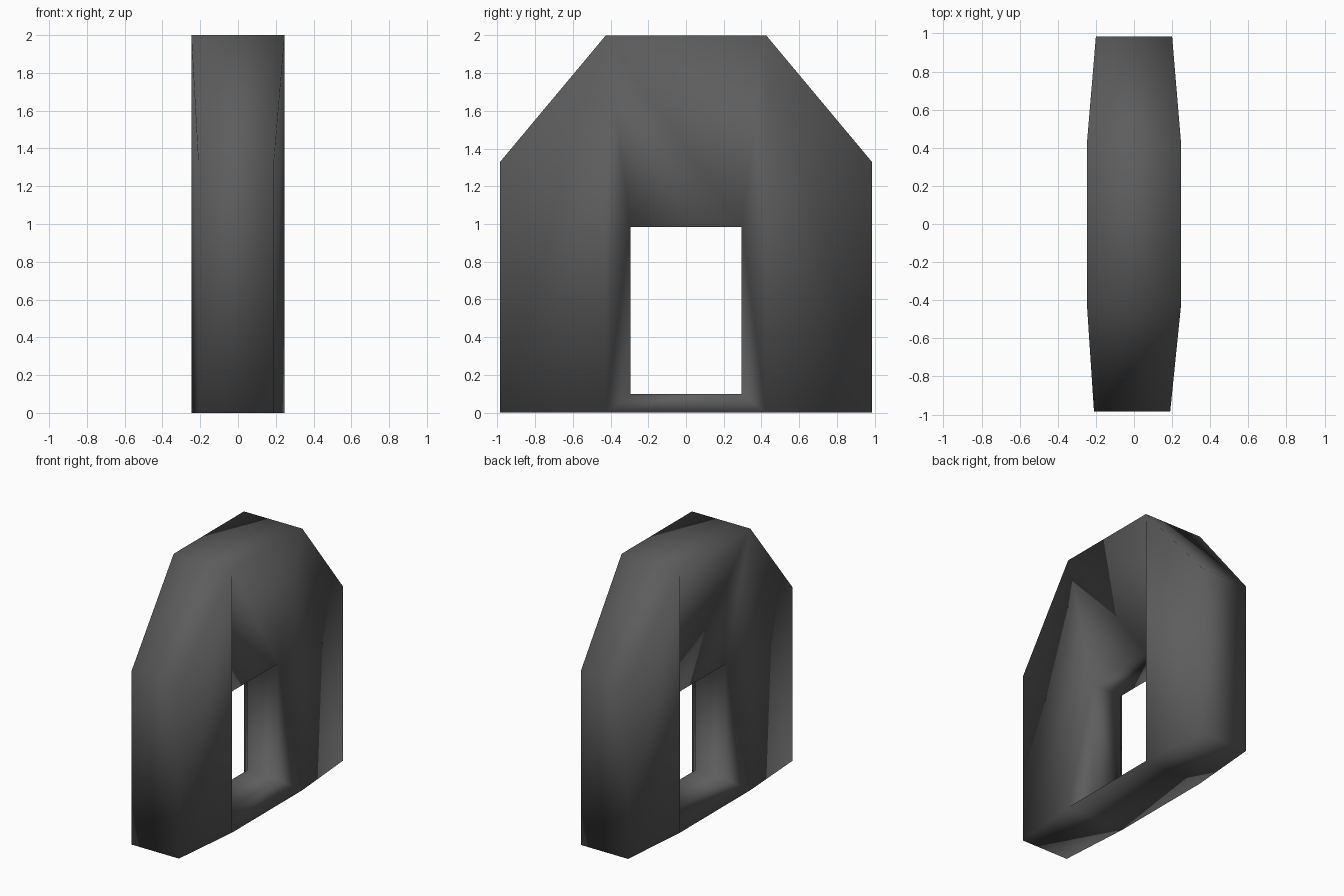
import bpy
import bmesh

cube = bpy.data.objects.get("Cube")
if cube:
    bpy.data.objects.remove(cube, do_unlink=True)

# Single dark stone colour
mat = bpy.data.materials.new("dark_grey")
mat.use_nodes = True
colour = (0.11, 0.11, 0.11, 1)
mat.diffuse_color = colour
bsdf = mat.node_tree.nodes["Principled BSDF"]
bsdf.inputs["Base Color"].default_value = colour
bsdf.inputs["Roughness"].default_value = 0.8

# Profile points as (half thickness, y, z): outer wall outline, then opening rim
outline = [
    (0.20, -0.985, 0), (0.20, -0.985, 1.33),
    (0.247, -0.425, 2), (0.247, 0.425, 2),
    (0.20, 0.985, 1.33), (0.20, 0.985, 0),
    (0.247, 0.425, 0), (0.247, -0.425, 0),
]
opening = [(0.13, -0.295, 0.1), (0.13, -0.295, 0.985),
           (0.13, 0.295, 0.985), (0.13, 0.295, 0.1)]

bm = bmesh.new()


def add_loop(points, side):
    return [bm.verts.new((side * t, y, z)) for t, y, z in points]


def bridge(a, b):
    for i in range(len(a)):
        j = (i + 1) % len(a)
        bm.faces.new((a[i], a[j], b[j], b[i]))


outer, inner = {}, {}
for side in (-1, 1):
    o = outer[side] = add_loop(outline, side)
    r = inner[side] = add_loop(opening, side)
    # Tapered end panels
    bm.faces.new((o[0], o[1], o[2], o[7]))
    bm.faces.new((o[3], o[4], o[5], o[6]))
    # Splayed sill and lintel
    bm.faces.new((o[7], r[0], r[3], o[6]))
    bm.faces.new((o[2], o[3], r[2], r[1]))
    # Splayed jambs, folded from the opening's top corner to the foot
    for foot, head, low, high in ((o[7], o[2], r[0], r[1]),
                                  (o[6], o[3], r[3], r[2])):
        bm.faces.new((foot, head, high))
        bm.faces.new((foot, high, low))

# Outer rim and inside of the opening, through the thickness
bridge(outer[-1], outer[1])
bridge(inner[-1], inner[1])

# The end panels sit very slightly off centre
for v in bm.verts:
    if v.co.y < -0.9:
        v.co.x -= 0.01

bmesh.ops.recalc_face_normals(bm, faces=bm.faces)
for f in bm.faces:
    f.smooth = True

mesh = bpy.data.meshes.new("gateway_arch")
bm.to_mesh(mesh)
bm.free()
mesh.materials.append(mat)
arch = bpy.data.objects.new("gateway_arch", mesh)
bpy.context.collection.objects.link(arch)
